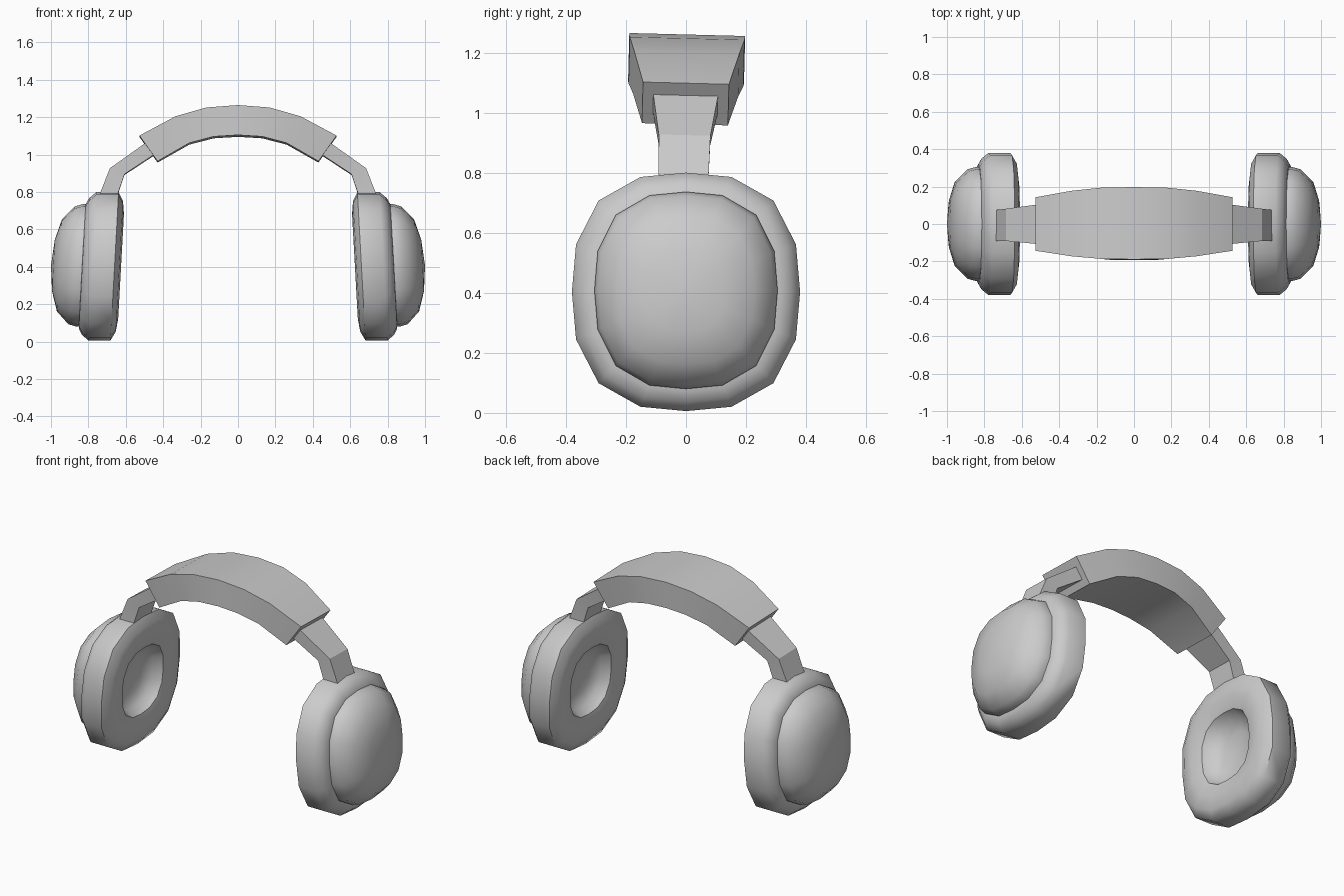
import bpy, bmesh, math
from mathutils import Matrix, Vector

if "Cube" in bpy.data.objects:
    bpy.data.objects.remove(bpy.data.objects["Cube"])

SIDES = 16
TILT = 0.055      # ear cups lean in towards the top
BAND_ROLL = -0.026


def finish(name, bm, angle, mirror=False):
    bmesh.ops.recalc_face_normals(bm, faces=bm.faces)
    me = bpy.data.meshes.new(name)
    bm.to_mesh(me)
    bm.free()
    me.shade_smooth()
    me.set_sharp_from_angle(angle=math.radians(angle))
    ob = bpy.data.objects.new(name, me)
    bpy.context.collection.objects.link(ob)
    if mirror:
        ob.modifiers.new("mirror", 'MIRROR').use_mirror_merge = False
    return ob


def squircle(k, p=2.6):
    a = 2 * math.pi * k / SIDES
    c, s = math.cos(a), math.sin(a)
    r = (abs(c) ** p + abs(s) ** p) ** (-1 / p)
    return c * r, s * r


def lathe(name, profile, half_y, half_z, cz, angle):
    """Rounded-square rings along x; profile is (x, scale), scale 0 is a tip."""
    bm = bmesh.new()

    def vert(x, y, z):
        return bm.verts.new((x - TILT * (z - 0.405), y, z))

    prev = None
    for x, r in profile:
        if r == 0:
            ring = [vert(x, 0, cz)] * SIDES
        else:
            ring = [vert(x, r * half_y * u, cz + r * half_z * v)
                    for u, v in map(squircle, range(SIDES))]
        if prev:
            for i in range(SIDES):
                j = (i + 1) % SIDES
                quad = [prev[i], prev[j], ring[j], ring[i]]
                bm.faces.new(list(dict.fromkeys(quad)))
        prev = ring
    return finish(name, bm, angle, True)


def strip(name, sections, angle, mirror=False):
    """Rectangular sections (outer x, z, inner x, z, half width) joined up."""
    bm = bmesh.new()
    roll = (Matrix.Translation((0, 0, 1.1)) @ Matrix.Rotation(BAND_ROLL, 4, 'X')
            @ Matrix.Translation((0, 0, -1.1)))
    prev = None
    for ox, oz, ix, iz, w in sections:
        ring = [bm.verts.new(roll @ Vector(c)) for c in
                ((ox, -w, oz), (ox, w, oz), (ix, w, iz), (ix, -w, iz))]
        if prev:
            for i in range(4):
                j = (i + 1) % 4
                bm.faces.new((prev[i], prev[j], ring[j], ring[i]))
        else:
            bm.faces.new(ring)
        prev = ring
    bm.faces.new(prev)
    return finish(name, bm, angle, mirror)


# padded headband, right half reflected to the left
half = [(0.0, 1.26, 0.0, 1.10, 0.193), (0.17, 1.247, 0.13, 1.092, 0.191),
        (0.335, 1.20, 0.26, 1.058, 0.175), (0.527, 1.098, 0.43, 0.961, 0.143)]
left = [(-a, b, -c, d, w) for a, b, c, d, w in reversed(half[1:])]
strip("headband", left + half, 30)

# bent arms from headband to ear cups
strip("arm", [(0.47, 1.077, 0.425, 1.013, 0.111),
              (0.685, 0.925, 0.607, 0.893, 0.086),
              (0.742, 0.78, 0.645, 0.78, 0.083)], 25, True)

# ear cushions
lathe("ear_cushion", [(0.835, 0.76), (0.832, 0.84), (0.815, 0.92), (0.778, 1.0),
                      (0.66, 1.0), (0.634, 0.88), (0.625, 0.70), (0.645, 0.52)],
      0.38, 0.397, 0.403, 60)

# hollow dish inside each cushion
lathe("ear_dish", [(0.645, 0.52), (0.70, 0.45), (0.73, 0.28), (0.74, 0)],
      0.38, 0.397, 0.403, 60)

# domed outer shells
lathe("ear_shell", [(0.815, 0), (0.815, 1.0), (0.845, 1.0), (0.89, 0.96),
                    (0.955, 0.75), (0.987, 0.42), (1.0, 0)],
      0.305, 0.328, 0.408, 60)
